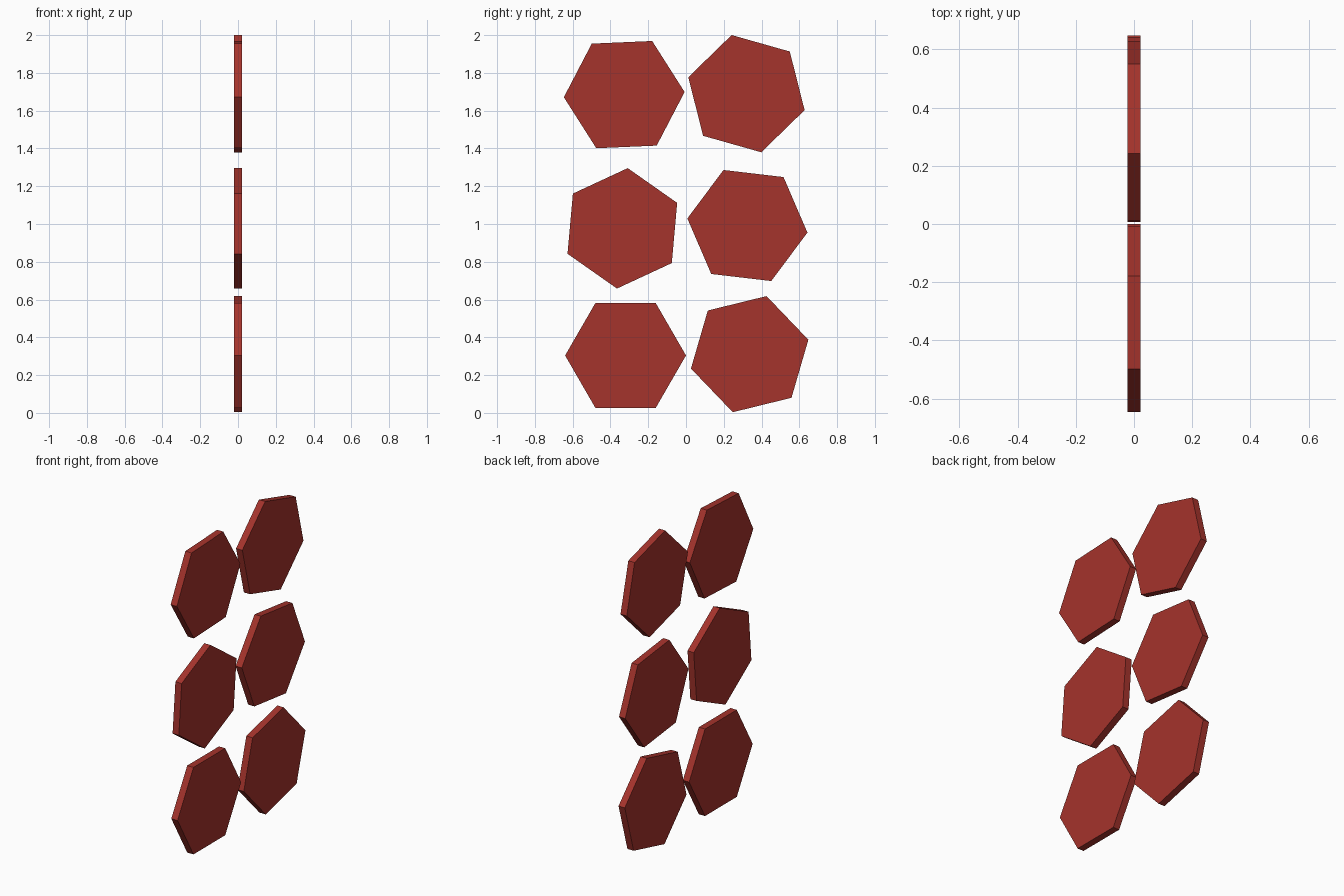
import bpy, math
from mathutils import Matrix

if "Cube" in bpy.data.objects:
    bpy.data.objects.remove(bpy.data.objects["Cube"])

RADIUS, THICK = 0.32, 0.044

red = bpy.data.materials.new("brick_red")
red.diffuse_color = (0.376, 0.033, 0.025, 1)
red.use_nodes = True
red.node_tree.nodes["Principled BSDF"].inputs["Base Color"].default_value = red.diffuse_color

# name: (y, z, turn in degrees about the x axis)
tiles = {
    "bottom_left_tile": (-0.32, 0.304, 0),
    "bottom_right_tile": (0.337, 0.311, 13.8),
    "middle_left_tile": (-0.337, 0.977, 24.9),
    "middle_right_tile": (0.325, 0.992, -6.7),
    "top_left_tile": (-0.327, 1.685, 2.5),
    "top_right_tile": (0.32, 1.69, -15.8),
}

# Hexagonal tiles standing in the yz plane, each slightly turned in that plane
for name, (y, z, turn) in tiles.items():
    bpy.ops.mesh.primitive_cylinder_add(vertices=6, radius=RADIUS, depth=THICK)
    tile = bpy.context.object
    tile.name = name
    tile.matrix_world = (Matrix.Translation((0, y, z))
                         @ Matrix.Rotation(math.radians(turn), 4, 'X')
                         @ Matrix.Rotation(math.radians(90), 4, 'Y'))
    tile.data.materials.append(red)
